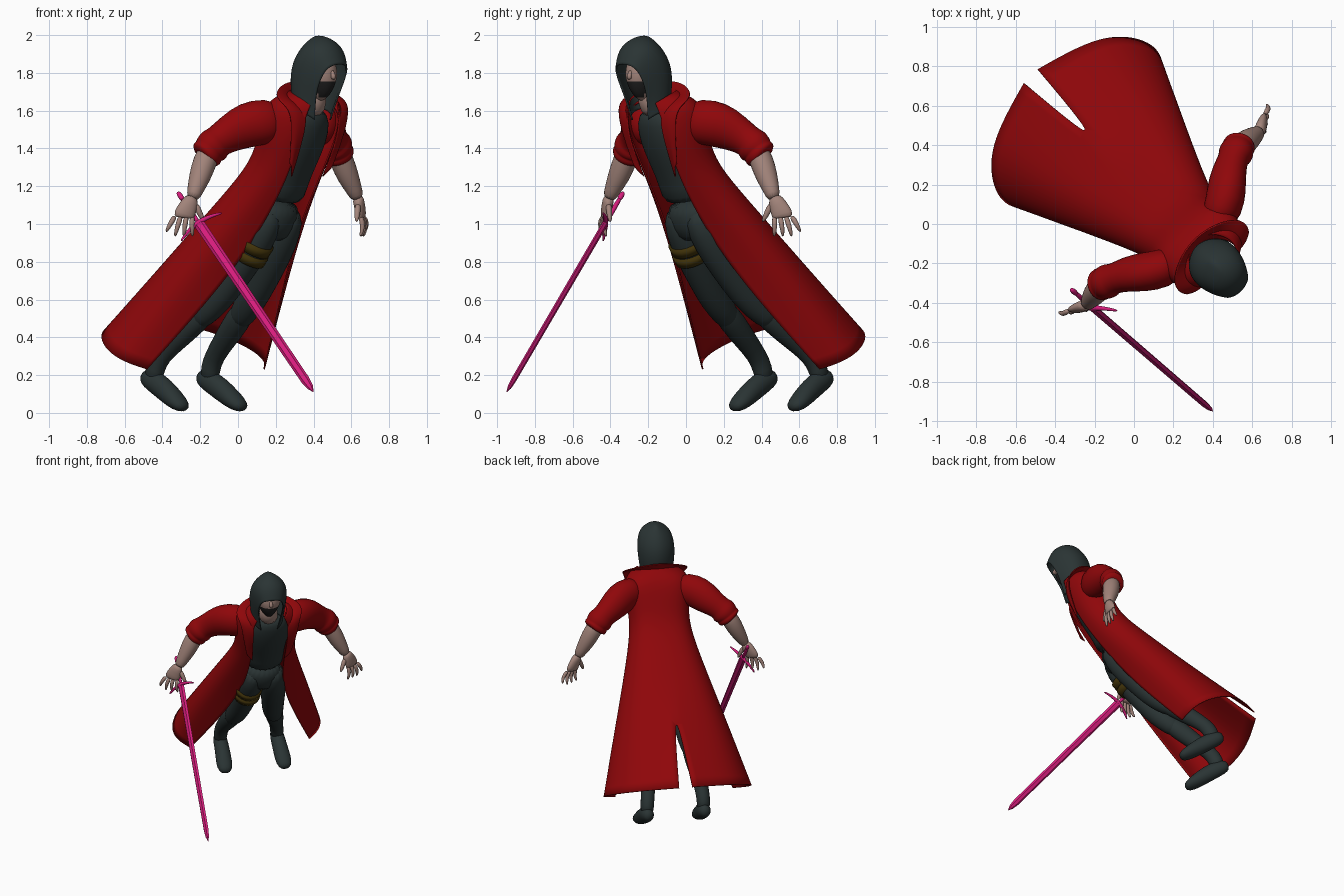
import bpy
import bmesh
from math import cos, sin, pi, radians
from mathutils import Matrix, Vector

cube = bpy.data.objects.get("Cube")
if cube:
    bpy.data.objects.remove(cube, do_unlink=True)

# The figure is built facing -y, then turned to its stance
STANCE = Matrix.Translation((.113, .113, 0)) @ Matrix.Rotation(radians(45), 4, 'Z')
WORLD = Matrix()


def material(name, color):
    mat = bpy.data.materials.new(name)
    mat.use_nodes = True
    mat.diffuse_color = (*color, 1)
    shader = mat.node_tree.nodes["Principled BSDF"]
    shader.inputs["Base Color"].default_value = (*color, 1)
    shader.inputs["Roughness"].default_value = .8
    return mat


red = material("coat red", (.275, .002, .003))
slate = material("dark slate cloth", (.023, .034, .034))
skin = material("skin", (.36, .23, .195))
brown = material("strap brown", (.055, .034, .003))
pink = material("sword pink", (.67, .012, .20))
beard = material("beard black", (.014, .014, .014))


def finish(name, bm, mat, frame, smooth=True):
    bmesh.ops.recalc_face_normals(bm, faces=bm.faces)
    mesh = bpy.data.meshes.new(name)
    bm.to_mesh(mesh)
    bm.free()
    obj = bpy.data.objects.new(name, mesh)
    bpy.context.collection.objects.link(obj)
    obj.matrix_world = frame
    mesh.materials.append(mat)
    for poly in mesh.polygons:
        poly.use_smooth = smooth
    return obj


def loft(name, stations, mat, wide=(1, 0, 0), sides=14, frame=STANCE, smooth=True, levels=1):
    """Closed tube through stations (x, y, z, half width[, half depth])."""
    bm = bmesh.new()
    centres = [Vector(s[:3]) for s in stations]
    rings = []
    for i, s in enumerate(stations):
        along = (centres[min(i + 1, len(centres) - 1)] - centres[max(i - 1, 0)]).normalized()
        u = Vector(wide)
        u = (u - along * u.dot(along)).normalized()
        v = along.cross(u)
        rings.append([bm.verts.new(centres[i] + u * s[3] * cos(a) + v * s[-1] * sin(a))
                      for a in (2 * pi * k / sides for k in range(sides))])
    for low, high in zip(rings, rings[1:]):
        for k in range(sides):
            j = (k + 1) % sides
            bm.faces.new((low[k], low[j], high[j], high[k]))
    bm.faces.new(rings[0][::-1])
    bm.faces.new(rings[-1])
    obj = finish(name, bm, mat, frame, smooth)
    if smooth and levels:
        obj.modifiers.new("soften", 'SUBSURF').levels = levels
        obj.modifiers["soften"].render_levels = levels
    return obj


def cloth(name, rows, mat, shift=0, thickness=.008):
    """Symmetric sheet; each row runs from the front edge to the middle of the back."""
    bm = bmesh.new()
    lines = []
    for row in rows:
        full = list(row) + [(-x, y, z) for x, y, z in reversed(row)]
        lines.append([bm.verts.new((x + shift, y, z)) for x, y, z in full])
    middle = len(rows[0]) - 1
    for a, b in zip(lines, lines[1:]):
        for k in range(len(a) - 1):
            # The middle strip is empty: the halves are welded, or left open as a vent
            if k != middle:
                bm.faces.new((a[k], a[k + 1], b[k + 1], b[k]))
    bmesh.ops.remove_doubles(bm, verts=bm.verts, dist=.001)
    bmesh.ops.dissolve_degenerate(bm, edges=bm.edges, dist=.0005)
    obj = finish(name, bm, mat, STANCE)
    sub = obj.modifiers.new("soften", 'SUBSURF')
    sub.levels = sub.render_levels = 3
    sub.boundary_smooth = 'PRESERVE_CORNERS'
    solid = obj.modifiers.new("cloth thickness", 'SOLIDIFY')
    solid.thickness = thickness
    return obj


def side_points(points, s, swing=0):
    """Points for one side; swing moves the lower leg across, more towards the foot."""
    return [(p[0] * s + swing * max(0, .6 - p[2]), *p[1:]) for p in points]


# Long coat, open at the front and vented at the back
cloth("long_coat", [
    [(.10, -.49, 1.64), (.13, -.45, 1.67), (.13, -.38, 1.70), (.08, -.30, 1.71), (0, -.28, 1.71)],
    [(.13, -.48, 1.57), (.20, -.45, 1.61), (.275, -.32, 1.655), (.19, -.19, 1.65), (0, -.20, 1.65)],
    [(.14, -.44, 1.45), (.20, -.39, 1.43), (.25, -.27, 1.44), (.185, -.14, 1.47), (0, -.12, 1.49)],
    [(.12, -.34, 1.25), (.19, -.29, 1.27), (.225, -.17, 1.3), (.155, -.07, 1.33), (0, -.05, 1.34)],
    [(.14, -.14, .95), (.28, -.06, .96), (.33, .06, 1.01), (.22, .15, 1.11), (0, .13, 1.17)],
    [(.25, .07, .64), (.40, .18, .67), (.43, .30, .72), (.31, .43, .82), (0, .32, .99)],
    [(.44, .40, .23), (.54, .48, .27), (.56, .605, .34), (.415, .80, .45), (.05, .90, .50)],
], red)

# Raised collar running down into the lapels
cloth("collar_and_lapels", [
    [(.115, -.36, 1.25), (.13, -.46, 1.45), (.12, -.49, 1.6), (.13, -.38, 1.66), (0, -.27, 1.67)],
    [(.15, -.40, 1.30), (.18, -.46, 1.47), (.18, -.48, 1.62), (.20, -.37, 1.69), (0, -.255, 1.73)],
    [(.165, -.39, 1.32), (.20, -.44, 1.48), (.22, -.46, 1.62), (.27, -.35, 1.685), (0, -.24, 1.79)],
], red)

# Hood, wrapped round the head and draped to the throat
HEAD_SHIFT = -.015
cloth("hood", [
    [(.06, -.49, 1.55), (.10, -.47, 1.58), (.13, -.38, 1.61), (0, -.29, 1.63)],
    [(.085, -.52, 1.67), (.125, -.46, 1.69), (.135, -.36, 1.71), (0, -.27, 1.73)],
    [(.095, -.555, 1.75), (.137, -.48, 1.79), (.143, -.37, 1.81), (0, -.27, 1.82)],
    [(.085, -.59, 1.81), (.132, -.52, 1.88), (.135, -.40, 1.89), (0, -.295, 1.89)],
    [(.06, -.615, 1.84), (.095, -.57, 1.94), (.10, -.46, 1.975), (0, -.35, 1.96)],
    [(0, -.63, 1.85), (0, -.60, 1.955), (0, -.51, 2.018), (0, -.42, 2.01)],
], slate, HEAD_SHIFT)

# Head with a dark beard band on the front
bm = bmesh.new()
bmesh.ops.create_uvsphere(bm, u_segments=32, v_segments=24, radius=1)
for vert in bm.verts:
    taper = 1 if vert.co.z > 0 else 1 + .35 * vert.co.z
    vert.co = Vector((vert.co.x * .092 * taper + HEAD_SHIFT,
                      vert.co.y * .11 - .455, vert.co.z * .14 + 1.79))
head = finish("head", bm, skin, STANCE)
head.data.materials.append(beard)
for poly in head.data.polygons:
    if 1.67 < poly.center.z < 1.76 and poly.center.y < -.49:
        poly.material_index = 1
loft("nose", [(HEAD_SHIFT, -.55, 1.82, .008), (HEAD_SHIFT, -.575, 1.78, .016),
              (HEAD_SHIFT, -.565, 1.765, .01)], skin)
loft("neck", [(0, -.38, 1.58, .075), (-.01, -.42, 1.66, .07), (-.01, -.43, 1.73, .06)], skin)

# Shirt and trouser seat
loft("shirt", [(0, -.15, 1.12, .15, .112), (0, -.19, 1.22, .14, .10), (0, -.25, 1.34, .15, .11),
               (0, -.31, 1.46, .165, .115), (0, -.36, 1.56, .15, .095),
               (0, -.39, 1.62, .08, .07)], slate, sides=20)
loft("trouser_seat", [(0, -.07, .92, .09, .085), (0, -.10, 1.0, .15, .112),
                      (0, -.15, 1.14, .145, .105)], slate, sides=20)

THIGH = [(.07, -.15, 1.1, .075, .095), (.082, -.09, .97, .10, .112), (.097, -.01, .84, .094, .1),
         (.115, .10, .70, .085, .09), (.13, .19, .60, .08, .086), (.145, .28, .52, .07, .073),
         (.155, .33, .48, .055)]
BOOT = [(.13, .20, .59, .06, .065), (.155, .34, .48, .07, .074), (.175, .45, .39, .06, .063),
        (.192, .56, .30, .05, .054), (.195, .60, .23, .052, .058), (.195, .61, .17, .045, .05)]
FOOT = [(.195, .69, .195, .025, .03), (.195, .65, .185, .052, .055),
        (.195, .57, .15, .054, .064), (.197, .49, .098, .058, .058),
        (.2, .42, .05, .062, .045), (.2, .37, .022, .036, .024)]
SLEEVE = [(.12, -.29, 1.53, .08, .10), (.22, -.265, 1.545, .105, .128),
          (.30, -.205, 1.525, .102, .128), (.37, -.15, 1.48, .088, .105),
          (.435, -.12, 1.435, .076, .086), (.45, -.115, 1.42, .09, .102),
          (.475, -.105, 1.395, .088, .096), (.482, -.102, 1.385, .078, .086),
          (.488, -.1, 1.375, .088, .096), (.51, -.09, 1.35, .078, .085), (.505, -.092, 1.355, .055)]
FOREARM = [(.46, -.11, 1.42, .06), (.515, -.105, 1.33, .066), (.555, -.11, 1.25, .06),
           (.595, -.115, 1.18, .044), (.62, -.12, 1.13, .035)]

for side, s, swing in (("left", 1, .1), ("right", -1, .03)):
    # Legs and boots
    loft(side + "_trouser_leg", side_points(THIGH, s, swing), slate)
    loft(side + "_boot_shaft", side_points(BOOT, s, swing), slate)
    loft(side + "_boot_foot", side_points(FOOT, s, swing), slate)

    # Rolled sleeves and bare forearms
    loft(side + "_sleeve", side_points(SLEEVE, s), red, wide=(0, 1, 0))
    loft(side + "_forearm", side_points(FOREARM, s), skin, wide=(0, 1, 0))

    # Hands with spread fingers
    across = Vector((.82 * s, .57, 0))
    wrist = Vector((.615 * s, -.12, 1.15))
    palm = Vector((.665 * s, -.10, 1.045))
    loft(side + "_palm", [(*wrist, .035, .032), (*wrist.lerp(palm, .5), .05, .03),
                          (*palm, .06, .026), (*(palm - Vector((0, 0, .015))), .05, .016)],
         skin, wide=across)
    for i, finger in enumerate(("index", "middle", "ring", "little")):
        offset = (i - 1.5) * .03
        base = palm + across * offset
        length = .09 if finger == "little" else .115
        tip = base + across * (.025 + offset * .6) - Vector((0, 0, length))
        bend = base.lerp(tip, .5) + Vector((.016 * s, -.012, 0))
        loft(f"{side}_{finger}_finger", [(*base, .017), (*bend, .015), (*tip, .008)],
             skin, wide=across, sides=8)
    root = wrist.lerp(palm, .4) - across * .03
    thumb_end = root - across * .05 - Vector((0, 0, .1))
    loft(side + "_thumb", [(*root, .02), (*root.lerp(thumb_end, .5), .018), (*thumb_end, .009)],
         skin, wide=across, sides=8)

# Straps round the right thigh
for name, start, end in (("upper_thigh_strap", .2, .54), ("lower_thigh_strap", .6, .92)):
    top, low = Vector((-.087, -.075, .945)), Vector((-.099, .01, .81))
    loft(name, [(*top.lerp(low, start), .104, .114), (*top.lerp(low, end), .101, .108)],
         brown, sides=20, levels=0)

# Sword, held point down in the right hand
pommel, point = Vector((-.32, -.33, 1.17)), Vector((.40, -.95, .11))
cross = Vector((.22, 0, .15)).normalized()


def sword_part(name, stations, sides, smooth):
    loft(name, [(*pommel.lerp(point, t), *size) for t, *size in stations], pink,
         wide=cross, sides=sides, frame=WORLD, smooth=smooth)


sword_part("sword_blade", [(.16, .029, .014), (.5, .026, .014), (.94, .024, .013),
                           (.975, .017, .01), (1, .001, .001)], 6, False)
sword_part("sword_grip", [(.02, .012), (.08, .014), (.16, .014)], 10, True)
sword_part("sword_pommel", [(0, .008), (.012, .015), (.03, .015), (.042, .01)], 10, True)
hub = pommel.lerp(point, .16)
blade_way = (point - pommel).normalized()
guard = [(*(hub + cross * k * .135 + blade_way * .035 * (k * k - .3)), .006 + .01 * (1 - abs(k)))
         for k in (-1, -.7, -.35, 0, .35, .7, 1)]
loft("sword_guard", guard, pink, wide=blade_way, sides=8, frame=WORLD)
